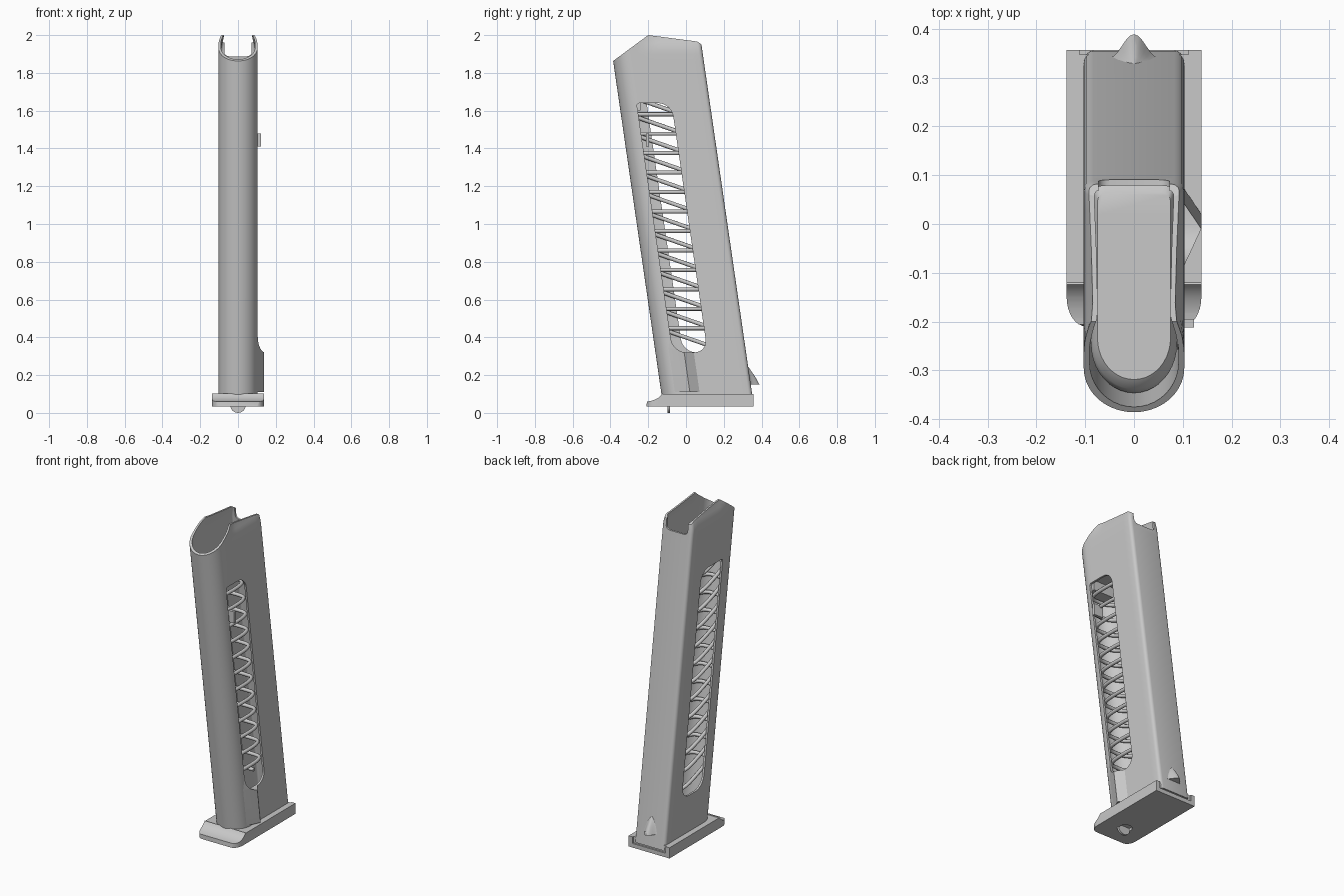
import bpy, bmesh, math
from math import sin, cos, pi, radians

if "Cube" in bpy.data.objects:
    bpy.data.objects.remove(bpy.data.objects["Cube"])

GREY = (0.58, 0.58, 0.58, 1)
steel = bpy.data.materials.new("grey steel")
steel.use_nodes = True
steel.diffuse_color = GREY
steel.node_tree.nodes["Principled BSDF"].inputs["Base Color"].default_value = GREY


def lean(y, z):
    return y - 0.145 * (z - 0.1)


def shade(ob):
    bpy.ops.object.select_all(action='DESELECT')
    ob.select_set(True)
    bpy.context.view_layer.objects.active = ob
    bpy.ops.object.shade_smooth_by_angle(angle=radians(32))


def finish(name, bm, smooth=True):
    bmesh.ops.recalc_face_normals(bm, faces=bm.faces)
    mesh = bpy.data.meshes.new(name)
    bm.to_mesh(mesh)
    bm.free()
    ob = bpy.data.objects.new(name, mesh)
    bpy.context.collection.objects.link(ob)
    mesh.materials.append(steel)
    if smooth:
        shade(ob)
    return ob


def loft(bm, rings, caps=True):
    loops = [[bm.verts.new(p) for p in ring] for ring in rings]
    n = len(loops[0])
    for a, b in zip(loops, loops[1:]):
        for i in range(n):
            j = (i + 1) % n
            bm.faces.new((a[i], a[j], b[j], b[i]))
    if caps:
        bm.faces.new(loops[0][::-1])
        bm.faces.new(loops[-1])
    return loops


def solid(name, rings, smooth=True):
    bm = bmesh.new()
    loft(bm, rings)
    return finish(name, bm, smooth)


def side_prism(name, profile, x0, x1):
    return solid(name, [[(x, y, z) for y, z in profile] for x in (x0, x1)], False)


def cut(ob, cutters):
    """Subtract each cutter, then remove it."""
    for c in cutters:
        mod = ob.modifiers.new("cut", 'BOOLEAN')
        mod.object, mod.operation, mod.solver = c, 'DIFFERENCE', 'EXACT'
        dg = bpy.context.evaluated_depsgraph_get()
        mesh = bpy.data.meshes.new_from_object(ob.evaluated_get(dg))
        ob.modifiers.clear()
        ob.data = mesh
        bpy.data.objects.remove(c)
    shade(ob)


def arc(cx, cy, rx, ry, a0, a1, n):
    return [(cx + rx * cos(radians(a0 + (a1 - a0) * i / n)),
             cy + ry * sin(radians(a0 + (a1 - a0) * i / n))) for i in range(n + 1)]


def section(half, front, back, corner):
    """Plan outline: round front, straight sides, softened back corners."""
    pts = arc(0, front + 0.1, half, 0.1, 180, 360, 20)
    ys = [front + 0.1 + (back - corner - front - 0.1) * i / 10 for i in range(1, 10)]
    pts += [(half, y) for y in ys]
    pts += arc(half - corner, back - corner, corner, corner, 0, 90, 4)
    pts += arc(corner - half, back - corner, corner, corner, 90, 180, 4)
    return pts + [(-half, y) for y in reversed(ys)]


def body_ring(z, outline):
    ring = []
    for x, y in outline:
        yy = lean(y, z)
        t = min(1, max(0, (yy + 0.25) / 0.065))
        d = min(1, max(0, (z - 1.9) / 0.09))
        ring.append((x * (1 - 0.19 * t * d * d), yy, z))
    return ring


# Hollow leaning tube with curled lips
levels = [0.07, 1.0, 1.86] + [1.9 + 0.02 * i for i in range(7)]
outer = section(0.103, -0.13, 0.35, 0.02)
inner = section(0.091, -0.118, 0.338, 0.012)
bm = bmesh.new()
skin = loft(bm, [body_ring(z, outer) for z in levels], False)
lining = loft(bm, [body_ring(z, inner) for z in levels], False)
for k in (0, -1):
    for a in range(len(outer)):
        b = (a + 1) % len(outer)
        bm.faces.new((skin[k][a], skin[k][b], lining[k][b], lining[k][a]))
tube = finish("tube_body", bm, False)


def window(name, x0, x1, y0, y1):
    """Long slot with rounded ends, following the lean."""
    r = min(0.07, (y1 - y0) * 0.4)
    pts = arc(y1 - r, 0.32 + r, r, r, 0, -90, 6) + arc(y0 + r, 0.32 + r, r, r, 270, 180, 6)
    pts += arc(y0 + 0.015, 1.625, 0.015, 0.015, 180, 90, 3) + arc(y1 - r, 1.64 - r, r, r, 90, 0, 6)
    return side_prism(name, [(lean(y, z), z) for y, z in pts], x0, x1)


def left_window():
    return window("left_window_cutter", 0, 0.3, -0.038, 0.146)


top_cut = side_prism("top_cutter", [(-0.6, 1.7), (-0.387, 1.862), (-0.2, 2.0), (0.06, 1.966),
                                    (0.09, 1.945), (0.4, 1.9), (0.4, 2.3), (-0.6, 2.3)], -0.4, 0.4)
u = [(-0.0725, 2.2)] + arc(-0.0475, 1.91, 0.025, 0.022, 180, 270, 5) \
    + arc(0.0475, 1.91, 0.025, 0.022, 270, 360, 5) + [(0.0725, 2.2)]
notch = solid("notch_cutter", [[(x, y, z) for x, z in u] for y in (-0.05, 0.3)], False)
cut(tube, [left_window(), window("right_window_cutter", -0.3, 0, 0.015, 0.22), top_cut, notch])

# Raised rib below the left window, which cuts away its top
rib = solid("left_rib", [[(0.095, lean(y0, z), z), (x, lean(0.022, z), z), (0.095, lean(y1, z), z)]
            for z, x, y0, y1 in ((0.11, 0.138, 0.085, -0.065), (0.34, 0.138, 0.085, -0.065),
                                 (0.46, 0.105, 0.05, -0.05))], False)
cut(rib, [left_window()])

# Stop bump on the back, a flared half cone
rings = []
for z, w, d in ((0.15, 0.05, 0.048), (0.19, 0.04, 0.032), (0.225, 0.024, 0.013), (0.245, 0.008, 0.002)):
    bell = [(w * t / 6, d * (1 + cos(pi * t / 6)) / 2) for t in range(-6, 7)]
    bell += [(w, -0.01), (-w, -0.01)]
    rings.append([(x, lean(0.348, z) + y, z) for x, y in bell])
solid("back_bump", rings)

# Base plate with a scooped toe
toe = arc(-0.215, 0.135, 0.1, 0.075, -25, -85, 8)
profile = [(0.357, 0.035), (0.357, 0.1), (-0.12, 0.1)] + toe + [(-0.21, 0.035)]
plate = side_prism("base_plate", profile, -0.138, 0.138)
back_notch = side_prism("back_notch_cutter", [(0.347, 0.06), (0.4, 0.06), (0.4, 0.2), (0.347, 0.2)], -0.112, 0.112)
corners = []
for s in (-1, 1):
    pts = arc(s * 0.098, -0.15, s * 0.04, 0.06, 0, -90, 8) + [(s * 0.098, -0.3), (s * 0.3, -0.3), (s * 0.3, -0.15)]
    corners.append(solid("corner_cutter", [[(x, y, z) for x, y in pts] for z in (-0.1, 0.3)], False))
hole = arc(0, -0.075, 0.038, 0.038, 0, 345, 23)
recess = solid("recess_cutter", [[(x, y, z) for x, y in hole] for z in (-0.1, 0.05)], False)
cut(plate, [back_notch, recess] + corners)

# Retaining tab under the plate
tab = arc(0, 0.038, 0.04, 0.038, 180, 360, 12)
solid("bottom_tab", [[(x, y, z) for x, z in tab + [(0.03, 0.052), (-0.03, 0.052)]]
                     for y in (-0.098, -0.084)])

# Follower platform with a softened rim, plus its side button
rings = []
for z, s in ((1.6, 1), (1.68, 1), (1.7, 0.95), (1.715, 0.85)):
    rings.append([(x * s, lean(0.1 + (y - 0.1) * s, z), z) for x, y in section(0.088, -0.117, 0.333, 0.02)])
follower = solid("follower", rings)
cut(follower, [side_prism("follower_cutter", [(-0.24, 1.5), (0.5, 1.5), (0.5, 1.66), (-0.24, 1.66)], -0.3, 0.3)])
side_prism("follower_button", [(-0.212, 1.41), (-0.195, 1.41), (-0.195, 1.48), (-0.212, 1.48)], 0.06, 0.123)

# Flattened coil spring: level on the left, climbing on the right
turns, steps, pitch = 13, 32, 0.103
pts = []
for k in range(turns * steps + 1):
    a = 2 * pi * k / steps
    c, s = cos(a), sin(a)
    reach = math.copysign(abs(c) ** 0.7, c)
    climb = (1 - reach) / 2 if k % steps < steps / 2 else 1
    z = 0.345 + pitch * (k // steps + climb)
    x = -0.076 * math.copysign(abs(s) ** 0.5, s)
    pts.append((x, lean(0.05 + 0.14 * reach, z), z))
cu = bpy.data.curves.new("spring", 'CURVE')
cu.dimensions = '3D'
cu.bevel_depth = 0.011
cu.bevel_resolution = 2
cu.use_fill_caps = True
sp = cu.splines.new('POLY')
sp.points.add(len(pts) - 1)
for p, co in zip(sp.points, pts):
    p.co = (*co, 1)
cu.materials.append(steel)
spring = bpy.data.objects.new("spring", cu)
bpy.context.collection.objects.link(spring)
